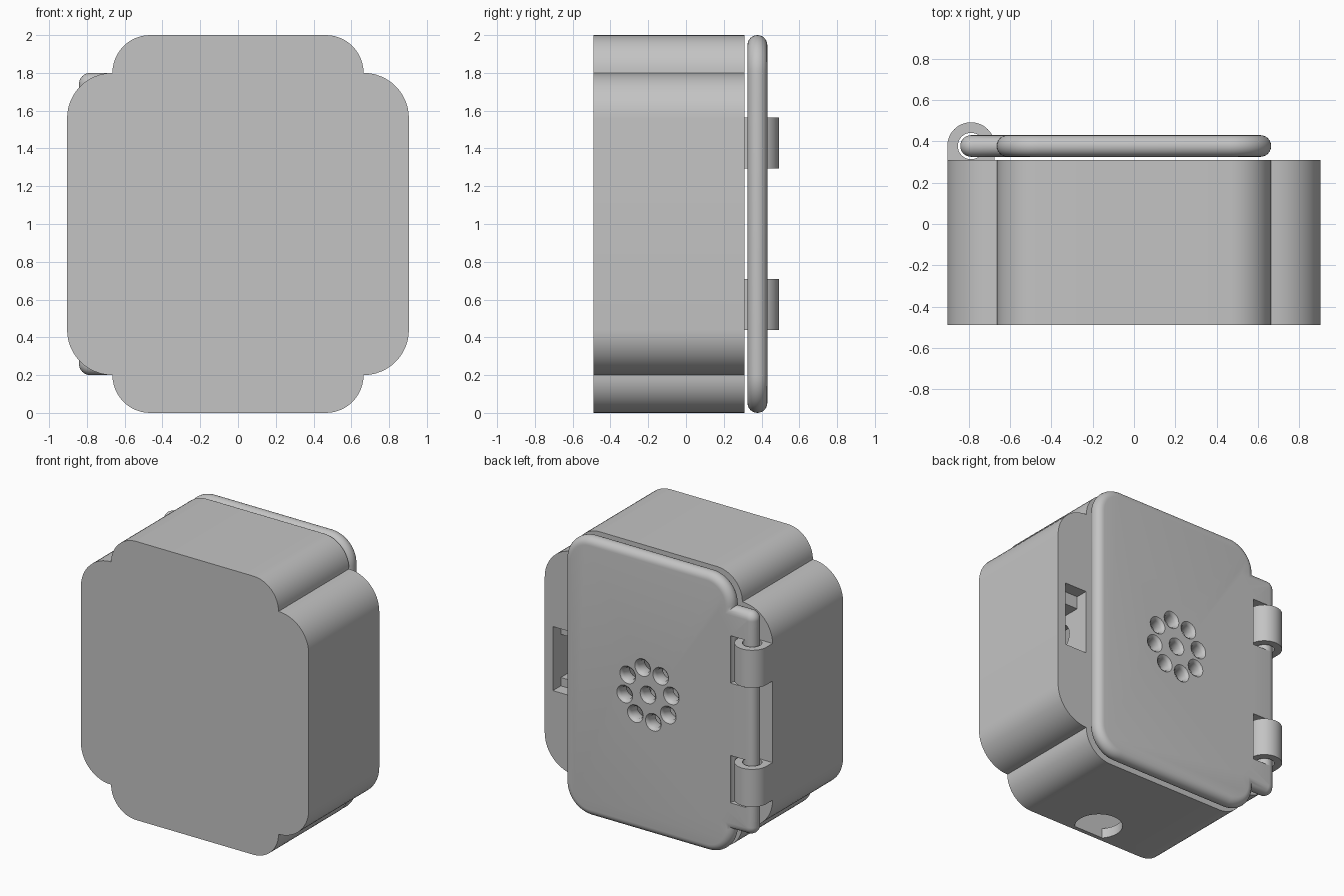
import bpy, bmesh
from math import sin, cos, pi, radians
from mathutils import Matrix, Vector

old = bpy.data.objects.get("Cube")
if old:
    bpy.data.objects.remove(old, do_unlink=True)

grey = bpy.data.materials.new("plain grey")
grey.use_nodes = True
colour = (0.55, 0.55, 0.55, 1)
grey.diffuse_color = colour
grey.node_tree.nodes["Principled BSDF"].inputs["Base Color"].default_value = colour

FRONT, BACK, MID = -0.49, 0.31, 1.0      # body depth and mid height
LID_Y, LID_R = 0.378, 0.0525             # lid centre plane and half thickness
PIN_X = -0.79


def arc(cx, cy, r, a, b, n=12):
    return [(cx + r * cos(radians(a + (b - a) * i / n)),
             cy + r * sin(radians(a + (b - a) * i / n))) for i in range(n + 1)]


def rounded(cx, cz, w, h, r):
    """Rounded rectangle outline from half width, half height and radius."""
    pts = []
    for k, (sx, sz) in enumerate([(1, 1), (-1, 1), (-1, -1), (1, -1)]):
        pts += arc(cx + sx * (w - r), cz + sz * (h - r), r, k * 90, k * 90 + 90)
    return pts


def loft(name, loops):
    """Skin a stack of matching loops and cap both ends."""
    bm = bmesh.new()
    rings = [[bm.verts.new(p) for p in loop] for loop in loops]
    for a, b in zip(rings, rings[1:]):
        for i in range(len(a)):
            j = (i + 1) % len(a)
            bm.faces.new((a[i], a[j], b[j], b[i]))
    bm.faces.new(rings[0])
    bm.faces.new(rings[-1])
    bmesh.ops.recalc_face_normals(bm, faces=bm.faces)
    me = bpy.data.meshes.new(name)
    bm.to_mesh(me)
    bm.free()
    me.materials.append(grey)
    ob = bpy.data.objects.new(name, me)
    bpy.context.collection.objects.link(ob)
    return ob


def prism(name, pts, y0, y1):
    return loft(name, [[(x, y, z) for x, z in pts] for y in (y0, y1)])


def box(name, x0, x1, y0, y1, z0, z1):
    return prism(name, [(x0, z0), (x1, z0), (x1, z1), (x0, z1)], y0, y1)


def pillow(name, cx, cz, w, h, r):
    """Rounded slab with a fully round rim."""
    loops = []
    for i in range(13):
        a = -pi / 2 + pi * i / 12
        inset = LID_R * (1 - cos(a))
        loops.append([(x, LID_Y + LID_R * sin(a), z) for x, z in
                      rounded(cx, cz, w - inset, h - inset, r - inset)])
    return loft(name, loops)


def turned(name, profile, base, axis, n=32):
    """Round part from (radius, distance) pairs along an axis."""
    turn = Vector(axis).to_track_quat('Z', 'Y').to_matrix().to_4x4()
    place = Matrix.Translation(base) @ turn
    return loft(name, [[place @ Vector((x, y, d)) for x, y in arc(0, 0, r, 0, 360 - 360 / n, n - 1)]
                       for r, d in profile])


def combine(ob, other, operation='DIFFERENCE'):
    mod = ob.modifiers.new("join", 'BOOLEAN')
    mod.operation, mod.object, mod.solver = operation, other, 'EXACT'
    graph = bpy.context.evaluated_depsgraph_get()
    mesh = bpy.data.meshes.new_from_object(ob.evaluated_get(graph))
    ob.modifiers.clear()
    ob.data = mesh
    bpy.data.objects.remove(other, do_unlink=True)


# Body: tall and wide rounded blocks merged into one cross-shaped outline
quarter = arc(0.665, 0.56, 0.24, 0, 90) + arc(0.465, 0.8, 0.2, 0, 90)
flip = quarter[::-1]
outline = (quarter + [(-x, z) for x, z in flip] + [(-x, -z) for x, z in quarter]
           + [(x, -z) for x, z in flip])
body = prism("body", [(x, z + MID) for x, z in outline], FRONT, BACK)

# Inner compartment, open at the back
combine(body, prism("cavity", rounded(0, MID, 0.6, 0.93, 0.14), FRONT + 0.03, BACK + 0.05))

# Side pocket with a stepped recess and a round passage to the inside
combine(body, box("pocket", 0.667, 0.84, BACK - 0.09, BACK + 0.05, 0.76, 1.22))
combine(body, box("deep_pocket", 0.667, 0.84, BACK - 0.45, BACK, 0.82, 1.13))
combine(body, turned("passage", [(0.1, 0), (0.1, 0.2)], (0.5, 0.04, 0.98), (1, 0, 0)))

# Cable hole in the underside, cut flat by the front wall
hole = turned("cable_hole", [(0.155, 0), (0.155, 0.3)], (0, -0.357, -0.1), (0, 0, 1), 48)
combine(hole, box("front_wall", -0.5, 0.5, -0.8, FRONT + 0.03, -0.3, 0.5))
combine(body, hole)

# Lid with hinge tabs
lid = pillow("lid", 0, MID, 0.665, 1.0, 0.2)
tabs = pillow("hinge_tabs", -0.67, MID, 0.172, 0.8, 0.06)
for z in (0.57, 1.43):
    combine(tabs, box("gap", -1, -0.655, 0.2, 0.6, z - 0.17, z + 0.17))
combine(lid, tabs, 'UNION')

# Ring of flared speaker holes around a central one
spots = [(0, 0)] + arc(0, 0, 0.19, 13, 13 + 315, 7)
flare = [(0.07, -0.08), (0.064, -0.0535), (0.052, -0.044), (0.045, -0.03),
         (0.045, 0.03), (0.052, 0.044), (0.064, 0.0535), (0.07, 0.08)]
for x, z in spots:
    combine(lid, turned("speaker_hole", flare, (-x, LID_Y, MID + z), (0, 1, 0), 24))

# Hinge pin and the two barrels that hold it
pin = turned("hinge_pin", [(0.052, 0.3), (0.052, 1.7)], (PIN_X, LID_Y, 0), (0, 0, 1))
barrels = []
for label, z in (("lower", 0.575), ("upper", 1.43)):
    shape = [(-0.675, BACK - 0.01)] + arc(PIN_X, LID_Y, 0.115, 0, 180, 24) + [(-0.905, BACK - 0.01)]
    barrel = loft(label + "_hinge_barrel", [[(x, y, z + s) for x, y in shape] for s in (-0.135, 0.135)])
    combine(barrel, turned("bore", [(0.064, -0.3), (0.064, 0.3)], (PIN_X, LID_Y, z), (0, 0, 1)))
    barrels.append(barrel)

# Smooth shading with sharp edges kept
bpy.ops.object.select_all(action='DESELECT')
for ob in [body, lid, pin] + barrels:
    ob.select_set(True)
    bpy.context.view_layer.objects.active = ob
bpy.ops.object.shade_smooth_by_angle(angle=radians(35))
